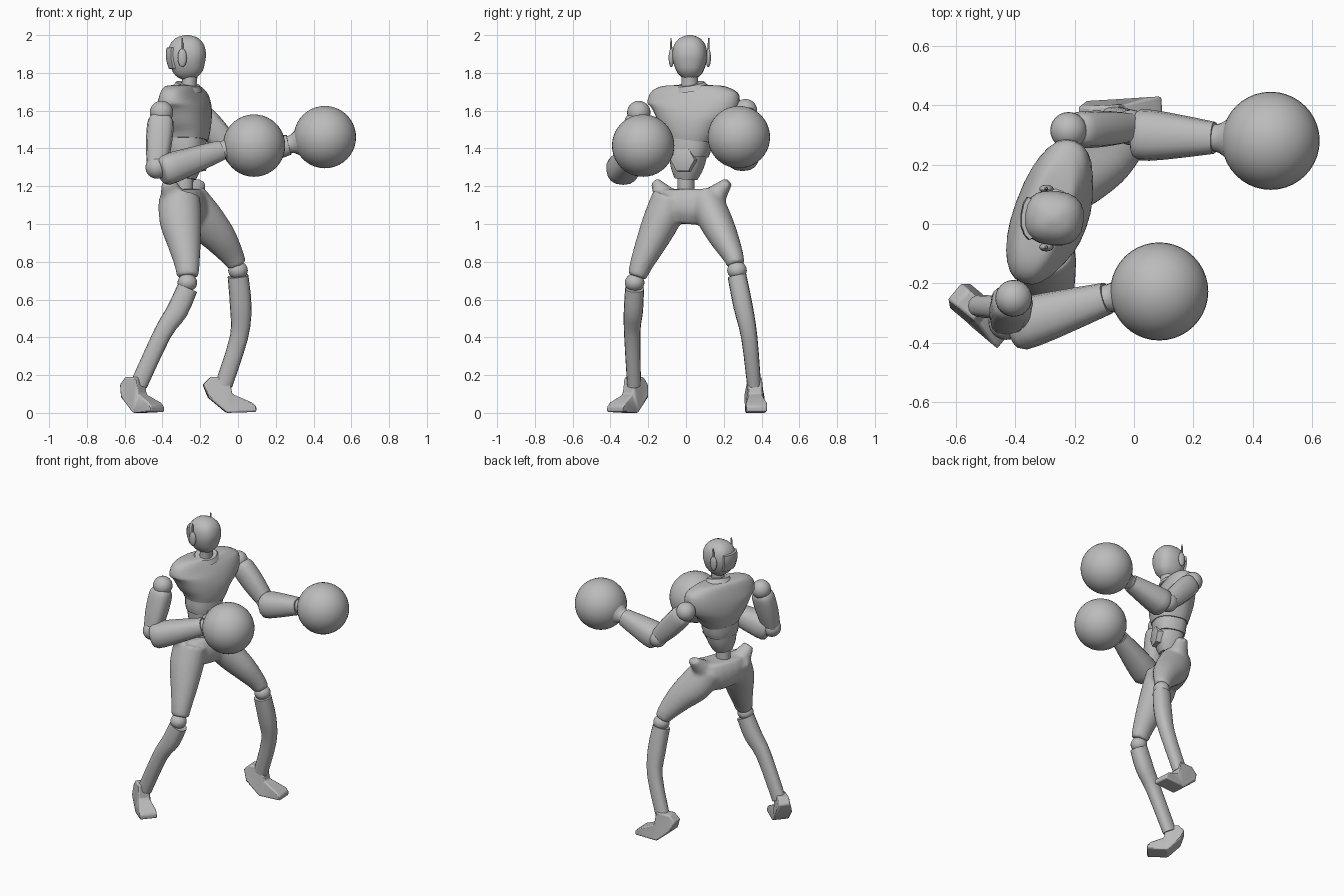
import bpy, bmesh, math
from mathutils import Vector, Matrix

cube = bpy.data.objects.get("Cube")
if cube:
    bpy.data.objects.remove(cube)

grey = bpy.data.materials.new("plain grey")
grey.use_nodes = True
grey.diffuse_color = (0.5, 0.5, 0.5, 1)
grey.node_tree.nodes["Principled BSDF"].inputs["Base Color"].default_value = (0.5, 0.5, 0.5, 1)

X, Z = Vector((1, 0, 0)), Vector((0, 0, 1))


def facing(degrees):
    a = math.radians(degrees)
    return Vector((math.cos(a), math.sin(a), 0))


def finish(name, bm, angle=40):
    bmesh.ops.recalc_face_normals(bm, faces=bm.faces)
    mesh = bpy.data.meshes.new(name)
    bm.to_mesh(mesh)
    bm.free()
    mesh.materials.append(grey)
    ob = bpy.data.objects.new(name, mesh)
    bpy.context.collection.objects.link(ob)
    bpy.ops.object.select_all(action='DESELECT')
    ob.select_set(True)
    bpy.context.view_layer.objects.active = ob
    bpy.ops.object.shade_smooth_by_angle(angle=math.radians(angle))
    return ob


def spline(rows, steps):
    """Catmull-Rom interpolation of whole rows."""
    out = []
    for i in range(len(rows) - 1):
        quad = [rows[max(i - 1, 0)], rows[i], rows[i + 1], rows[min(i + 2, len(rows) - 1)]]
        for s in range(steps):
            t = s / steps
            out.append([b + 0.5 * t * (c - a + t * (2 * a - 5 * b + 4 * c - d + t * (3 * (b - c) + d - a)))
                        for a, b, c, d in zip(*quad)])
    return out + [rows[-1]]


def loft(bm, rows, ref=X, sides=20, power=2.0, steps=3):
    """Rows are x, y, z, half width, half depth; depth lies along ref."""
    rows = spline(rows, steps)
    pts = [Vector(r[:3]) for r in rows]
    rings = []
    for i, row in enumerate(rows):
        tangent = (pts[min(i + 1, len(pts) - 1)] - pts[max(i - 1, 0)]).normalized()
        side = tangent.cross(ref).normalized()
        front = side.cross(tangent)
        ring = []
        for k in range(sides):
            a = 2 * math.pi * k / sides
            c, s = math.cos(a), math.sin(a)
            c = math.copysign(abs(c) ** (2 / power), c)
            s = math.copysign(abs(s) ** (2 / power), s)
            ring.append(bm.verts.new(pts[i] + side * c * row[3] + front * s * row[4]))
        rings.append(ring)
    for low, high in zip(rings, rings[1:]):
        for k in range(sides):
            j = (k + 1) % sides
            bm.faces.new((low[k], low[j], high[j], high[k]))
    bm.faces.new(rings[0])
    bm.faces.new(rings[-1])


def part(name, rows, **kw):
    bm = bmesh.new()
    loft(bm, rows, **kw)
    return finish(name, bm)


def ball(name, centre, radii, segments=24):
    bm = bmesh.new()
    bmesh.ops.create_uvsphere(bm, u_segments=segments, v_segments=segments // 2, radius=1,
                              matrix=Matrix.Translation(centre) @ Matrix.Diagonal((*radii, 1)))
    return finish(name, bm, 60)


# Head with a recessed visor
bm = bmesh.new()
loft(bm, [(-.255, .02, 1.77, .035, .04), (-.26, .02, 1.80, .065, .075), (-.267, .02, 1.85, .086, .094),
          (-.27, .02, 1.90, .092, .101), (-.27, .02, 1.95, .082, .09), (-.27, .02, 1.985, .052, .058),
          (-.27, .02, 2.0, .012, .014)], ref=facing(-6), power=2.5)
bm.normal_update()
visor = [f for f in bm.faces if f.normal.x > .6 and 1.83 < f.calc_center_median().z < 1.93]
bmesh.ops.inset_region(bm, faces=visor, thickness=.005, depth=-.012)
finish("head", bm, 30)
for side, y in (("left", .118), ("right", -.078)):
    ball(side + "_ear", (-.295, y, 1.88), (.024, .014, .05))
    part(side + "_antenna", [(-.295, y, 1.9, .008, .008), (-.295, y * 1.02, 1.985, .003, .005)],
         sides=6, steps=1)
part("neck", [(-.27, .03, 1.66, .06, .055), (-.26, .02, 1.73, .045, .04), (-.255, .02, 1.79, .045, .042)])

# Torso: broad chest, stepped belly plates and a narrow waist
turn = facing(-20)
part("chest", [(-.29, .04, 1.735, .09, .05), (-.29, .04, 1.728, .18, .07), (-.29, .04, 1.69, .245, .09),
               (-.285, .04, 1.62, .25, .115), (-.28, .03, 1.55, .195, .125), (-.275, .025, 1.49, .15, .12),
               (-.275, .02, 1.445, .125, .11)], ref=turn, power=2.4, sides=28)
part("collar", [(-.27, .03, 1.715, .095, .08), (-.265, .025, 1.742, .075, .062)], ref=turn, steps=1)
part("upper_belly", [(-.275, .02, 1.46, .118, .104), (-.275, .015, 1.4, .115, .103),
                     (-.275, .012, 1.36, .105, .097)], ref=turn, power=2.5)
part("lower_belly", [(-.275, .012, 1.37, .098, .092), (-.28, .005, 1.3, .085, .082),
                     (-.285, .0, 1.24, .06, .06)], ref=turn, power=2.5)
part("waist", [(-.285, 0, 1.26, .045, .05), (-.29, 0, 1.12, .045, .05)], ref=turn, steps=1)
middle = Vector((-.275, .015, 1.34))
plate = [(*(middle + turn * d), r, r) for d, r in ((.06, .072), (.1, .068), (.106, .05))]
part("belly_plate", plate, ref=Z, sides=6, steps=1)

# Trousers: hips, thighs and hip points blended into one skin
bm = bmesh.new()
loft(bm, [(-.285, .01, 1.0, .1, .07), (-.285, .015, 1.06, .16, .105), (-.285, .02, 1.13, .175, .105),
          (-.285, .02, 1.185, .15, .08)], ref=turn, power=2.4)
loft(bm, [(-.31, -.08, 1.14, .1, .11), (-.305, -.13, 1.02, .098, .112), (-.285, -.185, .9, .082, .09),
          (-.27, -.235, .79, .062, .068), (-.265, -.26, .72, .05, .058)])
loft(bm, [(-.265, .1, 1.14, .09, .1), (-.19, .15, 1.03, .09, .112), (-.1, .2, .93, .078, .092),
          (-.03, .25, .83, .056, .064), (-.005, .265, .78, .046, .05)])
for tip, root in (((-.37, -.165, 1.225), (-.34, -.1, 1.13)), ((-.21, .225, 1.225), (-.24, .14, 1.13))):
    loft(bm, [(*root, .07, .07), (*tip, .025, .04)], steps=1)
trousers = finish("trousers", bm, 180)
remesh = trousers.modifiers.new("blend", 'REMESH')
remesh.mode = 'VOXEL'
remesh.voxel_size = .012
remesh.use_smooth_shade = True
relax = trousers.modifiers.new("relax", 'SMOOTH')
relax.iterations = 6

# Lower legs and feet: sole profile is forward distance and height
sole = [(-.085, .15), (-.05, .19), (.03, .19), (.045, .1), (.13, .055), (.15, .035),
        (.15, .005), (.02, 0), (-.06, .08)]
legs = {
    "left": ((0, .27, .755), (.005, .335, .4), (-.075, .36, .15), (-.085, .365), 3, 1.2),
    "right": ((-.268, -.272, .69), (-.4, -.285, .42), (-.525, -.275, .15), (-.54, -.28), -40, 1.0),
}
for side, (knee, calf, ankle, base, angle, length) in legs.items():
    ball(side + "_knee", knee, (.052, .052, .048))
    top = Vector(knee) - Z * .03
    mid = (top + Vector(calf)) / 2 + X * .012
    part(side + "_shin", [(*top, .05, .055), (*mid, .051, .057), (*calf, .043, .048),
                          (*ankle, .037, .046)], power=2.4, sides=16)
    forward = facing(angle)
    across = Z.cross(forward)
    bm = bmesh.new()
    loops = []
    for sign in (-1, 1):
        loops.append([bm.verts.new(Vector((*base, 0)) + forward * u * length + Z * z
                                   + across * sign * (.034 if z > .09 else .055)) for u, z in sole])
    n = len(sole)
    for k in range(n):
        j = (k + 1) % n
        bm.faces.new((loops[0][k], loops[0][j], loops[1][j], loops[1][k]))
    for loop in loops:
        bm.faces.new(loop)
    bmesh.ops.triangulate(bm, faces=[f for f in bm.faces if len(f.verts) > 4])
    foot = finish(side + "_foot", bm, 35)
    bevel = foot.modifiers.new("soft edges", 'BEVEL')
    bevel.width = .008
    bevel.segments = 2

# Arms ending in round gloves
arms = {
    "left": ((-.22, .315, 1.6), (-.01, .325, 1.365), (.02, .3, 1.36), (.27, .29, 1.42), (.46, .28, 1.46)),
    "right": ((-.405, -.25, 1.59), (-.43, -.33, 1.3), (-.385, -.34, 1.285), (-.09, -.25, 1.39),
              (.085, -.227, 1.415)),
}
for side, (shoulder, elbow, root, wrist, glove) in arms.items():
    ball(side + "_shoulder", shoulder, (.062, .062, .062))
    s, e, r, w, g = map(Vector, (shoulder, elbow, root, wrist, glove))
    part(side + "_upper_arm", [(*s.lerp(e, .08), .05, .055), (*s.lerp(e, .2), .062, .07),
                               (*s.lerp(e, .6), .06, .068), (*e, .048, .052)],
         ref=X if side == "right" else Z, power=2.8, sides=12)
    ball(side + "_elbow", elbow, (.06, .06, .06))
    part(side + "_forearm", [(*r.lerp(w, -.08), .065, .06), (*r, .086, .082), (*r.lerp(w, .35), .08, .076),
                             (*w, .054, .054)], ref=Z, power=2.4, sides=16, steps=2)
    part(side + "_cuff", [(*w.lerp(g, -.1), .046, .046), (*w.lerp(g, .1), .05, .05),
                          (*w.lerp(g, .35), .085, .085)], ref=Z)
    ball(side + "_glove", glove, (.165, .165, .165), 40)
